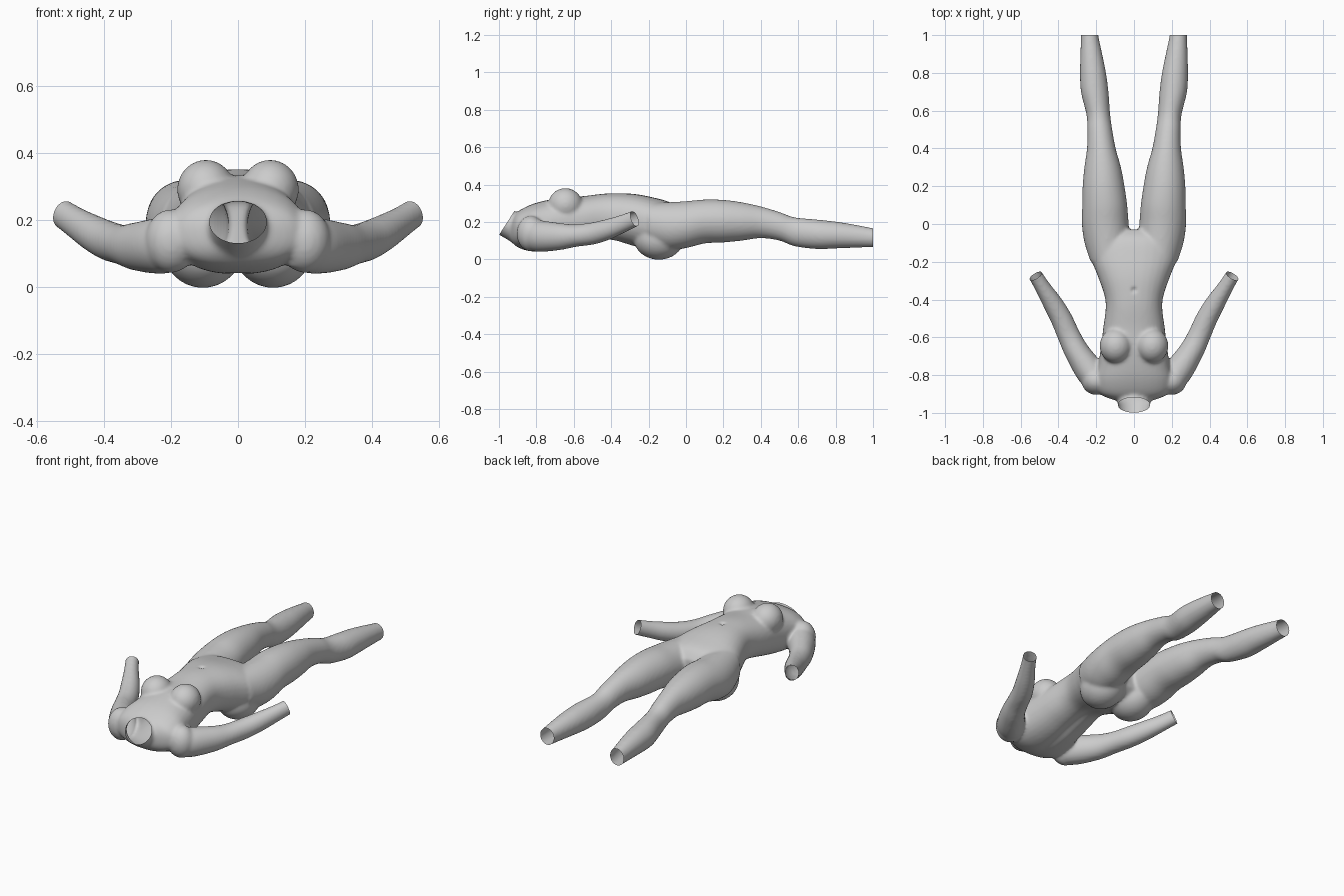
import bpy, bmesh, math
from mathutils import Vector, Matrix

if "Cube" in bpy.data.objects:
    bpy.data.objects.remove(bpy.data.objects["Cube"])

bm = bmesh.new()
SIDES = 32


def spline(keys, steps=5):
    """Smoothly interpolate rows of numbers (Catmull-Rom)."""
    out = []
    for i in range(len(keys) - 1):
        p = [keys[max(0, min(len(keys) - 1, i + k))] for k in (-1, 0, 1, 2)]
        for s in range(steps):
            t = s / steps
            out.append([0.5 * (2 * b + (c - a) * t + (2 * a - 5 * b + 4 * c - d) * t * t
                               + (3 * b - a - 3 * c + d) * t ** 3) for a, b, c, d in zip(*p)])
    out.append(list(keys[-1]))
    return out


def loft(keys, axis=None, power=2.0):
    """Closed tube through rows of (x, y, z, side radius, vertical radius)."""
    rows = spline(keys)
    pts = [Vector(r[:3]) for r in rows]
    rings = []
    for i, r in enumerate(rows):
        tan = axis or (pts[min(i + 1, len(pts) - 1)] - pts[max(i - 1, 0)]).normalized()
        side = tan.cross(Vector((0, 0, 1))).normalized()
        up = side.cross(tan)
        ring = []
        for k in range(SIDES):
            a = 2 * math.pi * k / SIDES
            c, s = math.cos(a), math.sin(a)
            u = math.copysign(abs(c) ** (2 / power), c)
            v = math.copysign(abs(s) ** (2 / power), s)
            ring.append(bm.verts.new(pts[i] + side * u * r[3] + up * v * r[4]))
        rings.append(ring)
    faces = [bm.faces.new(rings[0][::-1]), bm.faces.new(rings[-1])]
    for a, b in zip(rings, rings[1:]):
        for k in range(SIDES):
            n = (k + 1) % SIDES
            faces.append(bm.faces.new((a[k], a[n], b[n], b[k])))
    bmesh.ops.recalc_face_normals(bm, faces=faces)


def ball(center, radii):
    mat = Matrix.Translation(center) @ Matrix.Diagonal((*radii, 1))
    bmesh.ops.create_uvsphere(bm, u_segments=32, v_segments=20, radius=1, matrix=mat)


def level(y, x, half, low, high):
    return (x, y, (low + high) / 2, half, (high - low) / 2)


Y = Vector((0, 1, 0))

# Torso: y, x, half width, bottom, top
loft([level(*r) for r in (
    (-.94, 0, .08, .10, .21), (-.90, 0, .18, .065, .255), (-.83, 0, .205, .042, .292),
    (-.75, 0, .19, .04, .315), (-.65, 0, .175, .055, .332), (-.55, 0, .163, .08, .338),
    (-.45, 0, .15, .10, .35), (-.38, 0, .156, .098, .353), (-.28, 0, .19, .07, .35),
    (-.18, 0, .228, .05, .332), (-.08, 0, .235, .07, .302), (-.03, 0, .19, .11, .25))],
    axis=Y, power=2.3)

# Neck, leaning forward
loft([(0, -.84, .13, .13, .085), (0, -.90, .165, .10, .08),
      (0, -.96, .195, .085, .075), (0, -1.05, .25, .085, .075)])

for s in (-1, 1):
    # Leg
    loft([level(y, s * x, h, lo, hi) for y, x, h, lo, hi in (
        (-.2, .13, .10, .08, .30), (-.1, .142, .12, .05, .305), (0, .152, .124, .06, .311),
        (.1, .155, .119, .085, .32), (.2, .161, .111, .09, .318), (.3, .166, .097, .10, .305),
        (.4, .173, .076, .113, .283), (.5, .181, .066, .10, .253), (.58, .189, .063, .07, .225),
        (.7, .208, .073, .055, .213), (.8, .217, .069, .058, .202), (.9, .226, .058, .062, .186),
        (1.0, .235, .046, .065, .167), (1.06, .238, .045, .065, .16))], axis=Y)
    # Arm
    loft([(s * x, y, z, a, b) for x, y, z, a, b in (
        (.17, -.85, .14, .06, .08), (.225, -.79, .125, .077, .085), (.30, -.68, .122, .066, .073),
        (.345, -.59, .127, .06, .06), (.385, -.5, .138, .057, .059), (.43, -.42, .16, .052, .055),
        (.48, -.34, .19, .042, .048), (.52, -.275, .217, .038, .044), (.56, -.21, .244, .038, .044))])
    # Shoulder, chest and seat volumes
    ball((s * .20, -.83, .138), (.078, .075, .095))
    ball((s * .096, -.645, .292), (.086, .092, .089))
    ball((s * .105, -.145, .112), (.118, .135, .114))

mesh = bpy.data.meshes.new("body")
bm.to_mesh(mesh)
bm.free()
body = bpy.data.objects.new("body", mesh)
bpy.context.collection.objects.link(body)
bpy.context.view_layer.objects.active = body
body.select_set(True)

# Fuse the volumes into one skin and soften the joins
remesh = body.modifiers.new("fuse", 'REMESH')
remesh.mode = 'VOXEL'
remesh.voxel_size = 0.009
soft = body.modifiers.new("soften", 'SMOOTH')
soft.factor = 0.5
soft.iterations = 8
for name in ("fuse", "soften"):
    bpy.ops.object.modifier_apply(modifier=name)

bm = bmesh.new()
bm.from_mesh(body.data)

# Navel dent and shallow spine groove
for v in bm.verts:
    x, y, z = v.co
    if z > .25:
        v.co.z -= .014 * math.exp(-(x * x + (y + .35) ** 2) / .00015)
    elif z < .15 and -.85 < y < -.25:
        v.co.z += .012 * math.exp(-x * x / .0008) * math.sin(math.pi * (y + .85) / .6)

# Open ends at neck, wrists and ankles
cuts = [((0, -.96, .192), (0, -.84, .54))]
for s in (-1, 1):
    cuts += [((s * .235, 1.0, .115), (0, 1, 0)), ((s * .52, -.275, .217), (s * .04, .065, .027))]
for co, no in cuts:
    faces = [f for f in bm.faces if (f.calc_center_median() - Vector(co)).length < .17]
    geom = set(faces)
    for f in faces:
        geom.update(f.edges)
        geom.update(f.verts)
    bmesh.ops.bisect_plane(bm, geom=list(geom), dist=1e-5, plane_co=co, plane_no=no, clear_outer=True)
bm.to_mesh(body.data)
bm.free()
bpy.ops.object.shade_smooth()
